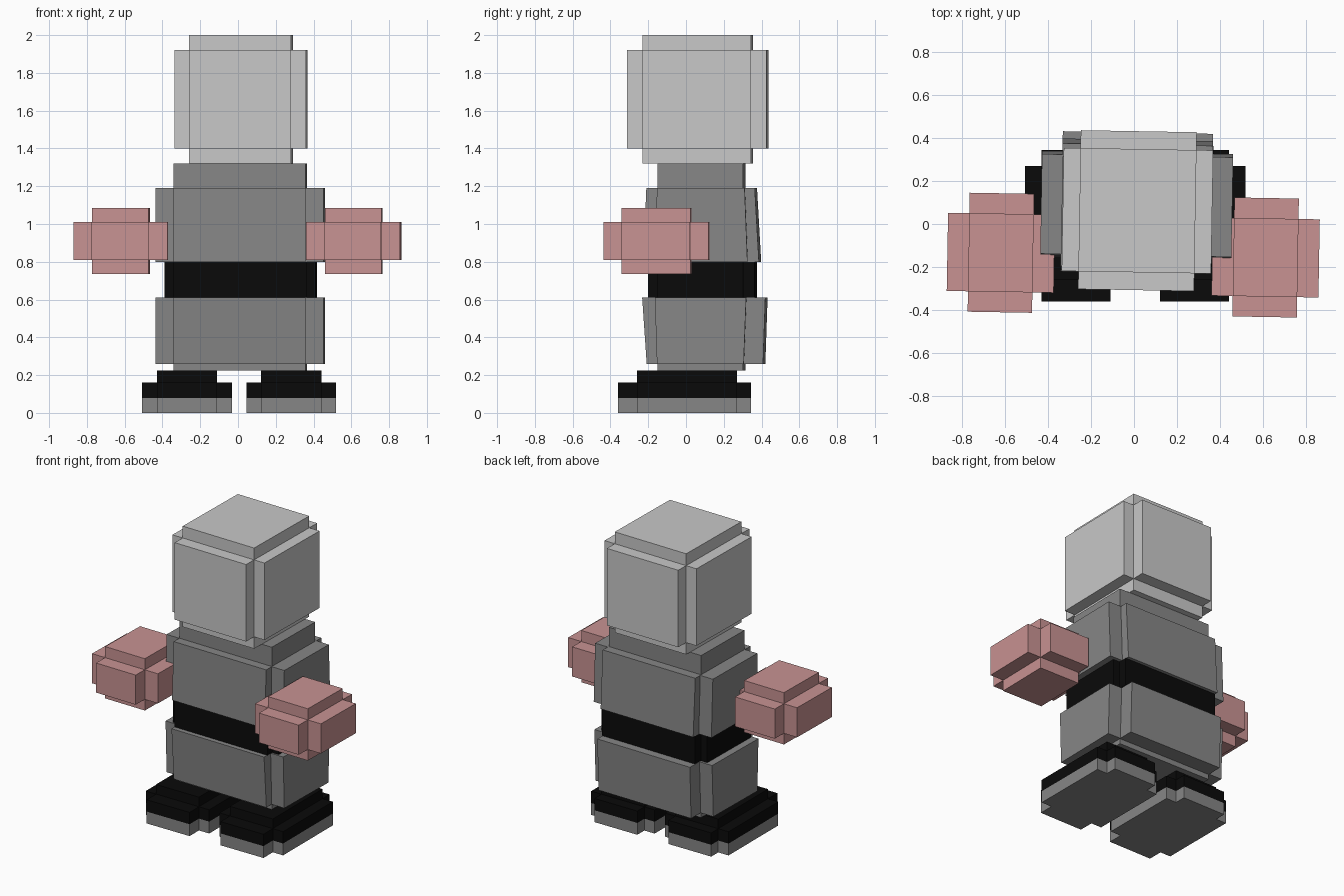
import bpy, math

if "Cube" in bpy.data.objects:
    bpy.data.objects.remove(bpy.data.objects["Cube"])


def material(name, rgb):
    m = bpy.data.materials.new(name)
    m.diffuse_color = (*rgb, 1.0)
    m.use_nodes = True
    m.node_tree.nodes["Principled BSDF"].inputs["Base Color"].default_value = m.diffuse_color
    return m


LIGHT = material("light_grey", (0.58, 0.58, 0.58))
GREY = material("mid_grey", (0.24, 0.24, 0.24))
BLACK = material("black", (0.003, 0.003, 0.003))
PINK = material("dusty_pink", (0.58, 0.29, 0.29))
TILT = math.radians(-1)   # slight turn of the upper body


def outline(hx_in, hx_out, y):
    """Plus-shaped outline; y = (front, inner front, inner back, back)."""
    f, fi, bi, b = y
    a, o = hx_in, hx_out
    return [(-a, f), (a, f), (a, fi), (o, fi), (o, bi), (a, bi),
            (a, b), (-a, b), (-a, bi), (-o, bi), (-o, fi), (-a, fi)]


def rect(hx, y0, y1):
    return [(-hx, y0), (hx, y0), (hx, y1), (-hx, y1)]


def build(name, mat, layers, x=0.0, y=0.0, turn=0.0):
    """One object made of closed prisms: (bottom outline, top outline, z0, z1)."""
    verts, faces = [], []
    for low, high, z0, z1 in layers:
        s, n = len(verts), len(low)
        verts += [(px, py, z0) for px, py in low]
        verts += [(px, py, z1) for px, py in high]
        faces.append([s + i for i in reversed(range(n))])
        faces.append([s + n + i for i in range(n)])
        for i in range(n):
            j = (i + 1) % n
            faces.append([s + i, s + j, s + n + j, s + n + i])
    me = bpy.data.meshes.new(name)
    me.from_pydata(verts, [], faces)
    me.materials.append(mat)
    ob = bpy.data.objects.new(name, me)
    ob.location = (x, y, 0)
    ob.rotation_euler.z = turn
    bpy.context.collection.objects.link(ob)
    return ob


def stepped_cube(name, mat, x, y, in_xy, out_xy, zs):
    """Cube whose six sides are each raised as a plate."""
    (ix, iy), (ox, oy) = in_xy, out_xy
    plus = outline(ix, ox, (-oy, -iy, iy, oy))
    core = rect(ix, -iy, iy)
    build(name, mat, [(plus, plus, zs[1], zs[2]), (core, core, zs[0], zs[3])],
          x, y, TILT)


# Head
stepped_cube("head", LIGHT, 0.016, 0.062, (0.27, 0.287), (0.348, 0.37),
             (1.32, 1.40, 1.92, 2.0))

# Hands
for side, x, y in (("left", -0.62, -0.134), ("right", 0.613, -0.156)):
    stepped_cube(side + "_hand", PINK, x, y, (0.15, 0.182), (0.249, 0.277),
                 (0.735, 0.81, 1.01, 1.085))

# Torso: core with neck, chest flaring down and hips flaring up
CX = 0.011
core = rect(0.349, -0.144, 0.308)
build("torso_core", GREY, [(core, core, 0.225, 1.32)], CX, 0, TILT)
build("chest", GREY, [(outline(0.35, 0.445, (-0.22, -0.155, 0.333, 0.392)),
                       outline(0.35, 0.445, (-0.204, -0.146, 0.318, 0.37)),
                       0.80, 1.19)], CX, 0, TILT)
build("hips", GREY, [(outline(0.35, 0.445, (-0.202, -0.146, 0.313, 0.414)),
                      outline(0.35, 0.445, (-0.226, -0.157, 0.326, 0.426)),
                      0.26, 0.61)], CX, 0, TILT)

# Belt
band = outline(0.351, 0.40, (-0.195, -0.146, 0.31, 0.37))
build("belt", BLACK, [(band, band, 0.61, 0.80)], 0.014, 0, TILT)

# Shoes with grey soles
foot = outline(0.16, 0.237, (-0.36, -0.26, 0.27, 0.345))
cap = rect(0.16, -0.26, 0.27)
for side, x in (("left", -0.27), ("right", 0.282)):
    build(side + "_sole", GREY, [(foot, foot, 0, 0.08)], x)
    build(side + "_shoe", BLACK, [(foot, foot, 0.08, 0.16),
                                  (cap, cap, 0.16, 0.225)], x)
